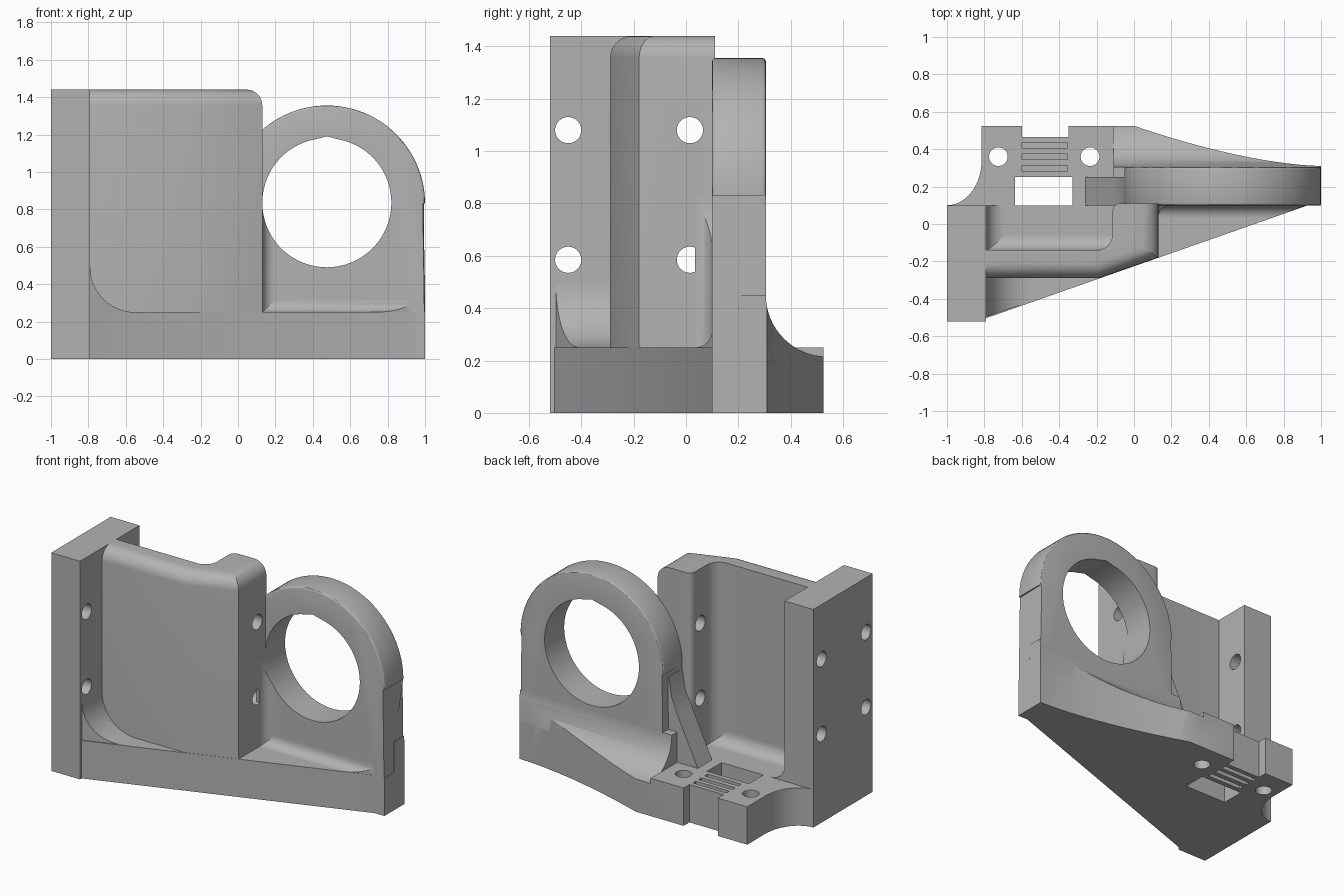
import bpy, bmesh, math
from mathutils import Vector

if "Cube" in bpy.data.objects:
    bpy.data.objects.remove(bpy.data.objects["Cube"])

grey = bpy.data.materials.new("plain_grey")
grey.use_nodes = True
grey.diffuse_color = (0.45, 0.45, 0.45, 1)
grey.node_tree.nodes["Principled BSDF"].inputs["Base Color"].default_value = (0.45, 0.45, 0.45, 1)

SLANT = Vector((0.93, 0.1 + 0.002, 0))          # point on the slanted front
SLANT_OUT = Vector((0.348, -1, 0)).normalized()


def arc(cu, cv, r, a0, a1, n=16):
    angles = [math.radians(a0 + (a1 - a0) * i / n) for i in range(n + 1)]
    return [(cu + r * math.cos(a), cv + r * math.sin(a)) for a in angles]


def cove(cu, cv, su, sv, r, e=0.02):
    """Concave fillet section in the corner (cu, cv), opening towards (su, sv)."""
    pts = [(cu + r * su * (1 - math.sin(t)), cv + r * sv * (1 - math.cos(t)))
           for t in [math.pi / 2 * i / 12 for i in range(13)]]
    return pts + [(cu - e * su, cv + r * sv), (cu - e * su, cv - e * sv), (cu + r * su, cv - e * sv)]


def prism(name, pts, axis, lo, hi, clip=False, edges=None, bevel=0.0, seg=6):
    """Extrude a 2D section along an axis, optionally clipped and bevelled."""
    place = {"x": lambda u, v, w: (w, u, v),
             "y": lambda u, v, w: (u, w, v),
             "z": lambda u, v, w: (u, v, w)}[axis]
    bm = bmesh.new()
    a = [bm.verts.new(place(u, v, lo)) for u, v in pts]
    b = [bm.verts.new(place(u, v, hi)) for u, v in pts]
    bm.faces.new(a)
    bm.faces.new(b[::-1])
    for i in range(len(pts)):
        j = (i + 1) % len(pts)
        bm.faces.new((a[i], b[i], b[j], a[j]))
    if clip:
        geom = bm.verts[:] + bm.edges[:] + bm.faces[:]
        bmesh.ops.bisect_plane(bm, geom=geom, plane_co=SLANT, plane_no=SLANT_OUT, clear_outer=True)
        bmesh.ops.holes_fill(bm, edges=[e for e in bm.edges if e.is_boundary])
    bmesh.ops.recalc_face_normals(bm, faces=bm.faces)
    if edges:
        chosen = [e for e in bm.edges if edges(e.verts[0].co, e.verts[1].co)]
        bmesh.ops.bevel(bm, geom=chosen, offset=bevel, segments=seg, profile=0.5, affect="EDGES")
    mesh = bpy.data.meshes.new(name)
    bm.to_mesh(mesh)
    bm.free()
    mesh.materials.append(grey)
    ob = bpy.data.objects.new(name, mesh)
    bpy.context.collection.objects.link(ob)
    return ob


def cut(ob, *cutters):
    """Subtract the cutters from a part and delete them."""
    bpy.context.view_layer.objects.active = ob
    for c in cutters:
        m = ob.modifiers.new("cut", "BOOLEAN")
        m.operation, m.solver, m.object = "DIFFERENCE", "EXACT", c
        bpy.ops.object.modifier_apply(modifier=m.name)
        bpy.data.objects.remove(c)


def rect(x0, x1, y0, y1):
    return [(x0, y0), (x1, y0), (x1, y1), (x0, y1)]


def hole(u, v, r, axis, lo, hi, n=40):
    return prism("cutter", arc(u, v, r, 0, 360 - 360 / n, n - 1), axis, lo, hi)


def bore():
    """Large round opening with a slight peak at the top."""
    peak = [(0.475, 1.19)]
    return prism("cutter", arc(0.475, 0.835, 0.345, 100, 440, 64) + peak, "y", -0.2, 0.5)


def cove_cutter():
    return hole(0.54, 0.45, 0.235, "x", -0.11, 1.2, 64)


# Curved rear edge of the base
rear = [(1 - t, 0.31 + 0.215 * t ** 1.6) for t in [i / 16 for i in range(17)]]

# Base plate with belt clamp slots, window and bolt holes
outline = ([(-0.815, -0.512), (0.93, 0.1), (1, 0.1)] + rear
           + [(-0.35, 0.525), (-0.35, 0.465), (-0.6, 0.465), (-0.6, 0.525), (-0.815, 0.525)]
           + [(-1 + 0.185 * math.cos(t), 0.1 + 0.24 * (1 - math.sin(t)))
              for t in [math.pi / 2 * i / 14 for i in range(15)]]
           + [(-1, 0.0), (-0.815, 0.0)])
base = prism("base_plate", outline, "z", 0, 0.25)
cut(base, cove_cutter(), prism("cutter", rect(-0.635, -0.33, 0.1, 0.25), "z", -0.1, 0.4))
cut(base, *[hole(x, 0.36, 0.05, "z", -0.1, 0.4) for x in (-0.725, -0.235)])
for y in (0.42, 0.36, 0.297):
    for lo, hi in ((0.17, 0.3), (-0.1, 0.08)):
        cut(base, prism("cutter", rect(-0.6, -0.355, y - 0.015, y + 0.015), "z", lo, hi))

# Upright mounting plate on the right-hand end
mount = prism("mounting_plate", rect(-1, -0.79, -0.52, 0.1), "z", 0, 1.44)
cut(mount, *[hole(y, z, 0.05, "x", -1.2, -0.5) for y in (-0.45, 0.015) for z in (0.585, 1.08)])

# Guide wall with thick end post, rounded along its top front edges
wall_plan = ([(-0.8, -0.29), (-0.19, -0.29), (0.13, -0.179), (0.13, 0.11), (-0.075, 0.11)]
             + arc(-0.075, 0.07, 0.04, 90, 180, 5)[1:]
             + arc(-0.2, -0.055, 0.085, 0, -90, 8) + [(-0.8, -0.14)])


def wall_rim(a, b):
    top = min(a.z, b.z) > 1.4
    front = max(a.y, b.y) < -0.17 and abs(a.x - b.x) > 0.2
    end = min(a.x, b.x) > 0.12
    return top and (front or end)


wall = prism("guide_wall", wall_plan, "z", 0.2, 1.44, edges=wall_rim, bevel=0.085, seg=8)
cut(wall, *[hole(0.015, z, 0.05, "x", -0.3, 0.4) for z in (0.585, 1.08)])

# Ring plate with softened rim
ring_outline = [(-0.05, 0.0), (1, 0.0)] + arc(0.475, 0.83, 0.525, 0, 180, 56)
ring = prism("ring_plate", ring_outline, "y", 0.1, 0.305, bevel=0.012, seg=3,
             edges=lambda a, b: abs(a.y - b.y) < 0.01 and min(a.z, b.z) > 0.82)
cut(ring, bore())

# Swept foot behind the ring
foot = prism("ring_foot", rear + [(-0.11, 0.525), (-0.11, 0.25), (-0.05, 0.2), (1, 0.2)], "z", 0, 0.45)
cut(foot, cove_cutter(), bore())

# Sloped gusset between ring and base
prism("ring_gusset", [(-0.265, 0.24), (-0.11, 0.57), (-0.07, 0.67), (-0.05, 0.8), (0, 0.8), (0, 0.24)],
      "y", 0.1, 0.25)

# Concave fillets on the front and in the rear pocket
prism("mount_fillet", cove(-0.79, 0.25, 1, 1, 0.24), "y", -0.55, -0.28, clip=True)
prism("ring_floor_fillet", cove(0.1, 0.25, -1, 1, 0.065), "x", 0.12, 0.92, clip=True)
post_fillet = prism("post_fillet", cove(0.13, 0.1, 1, -1, 0.065), "z", 0.24, 0.83, clip=True)
cut(post_fillet, bore())
prism("pocket_end_fillet", cove(-0.79, 0.25, 1, 1, 0.1), "y", -0.15, 0.1)
prism("pocket_wall_fillet", cove(-0.14, 0.25, 1, 1, 0.08), "x", -0.8, -0.1)

# Smooth curved faces, keep sharp edges
for ob in bpy.context.scene.objects:
    ob.select_set(ob.type == "MESH")
bpy.context.view_layer.objects.active = base
bpy.ops.object.shade_smooth_by_angle(angle=math.radians(30))
